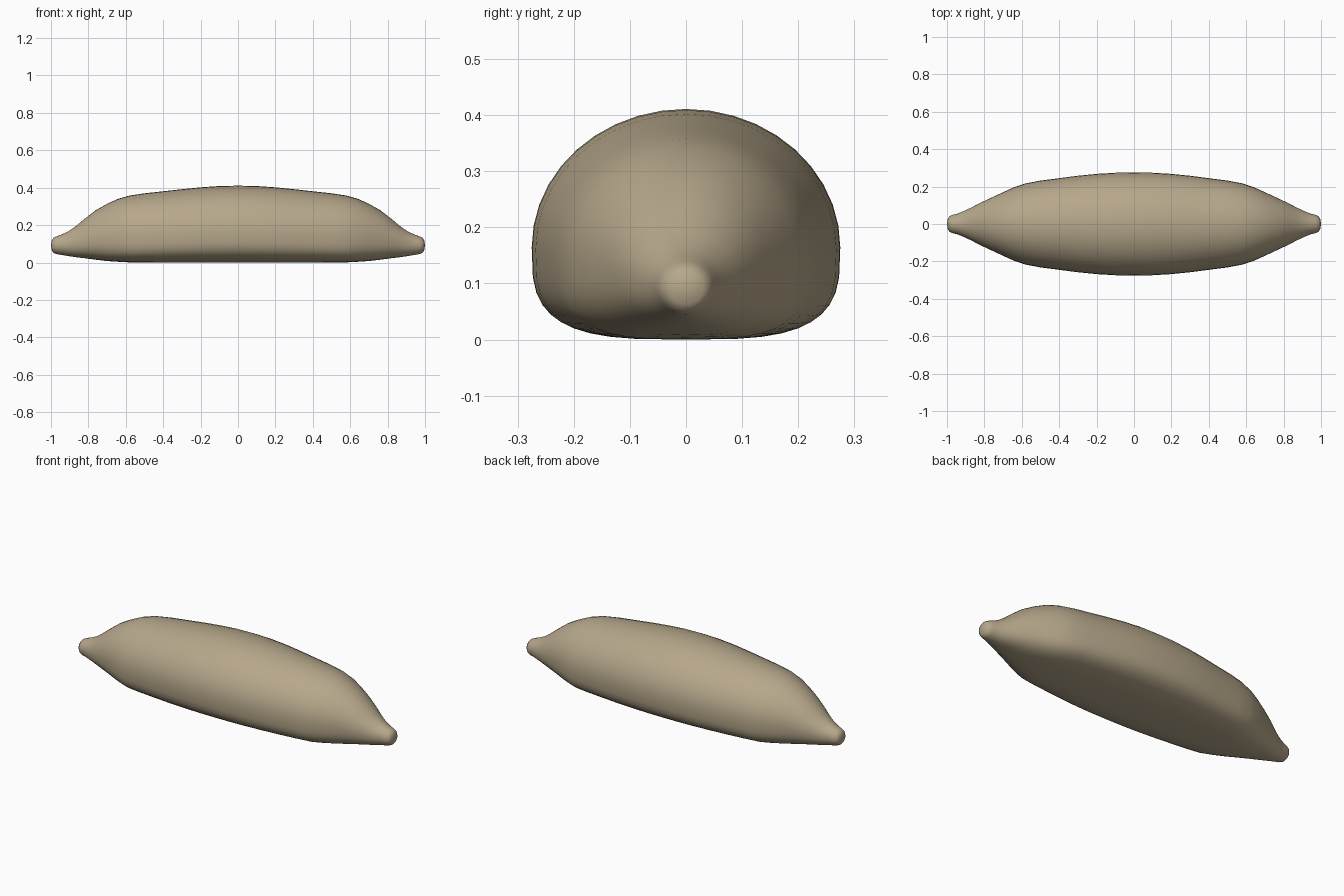
import bpy, bmesh, math

if "Cube" in bpy.data.objects:
    bpy.data.objects.remove(bpy.data.objects["Cube"])

# Half profile: x, half width, bottom z, top z
half = [
    (0.00, 0.275, 0.002, 0.413), (0.10, 0.274, 0.002, 0.411),
    (0.20, 0.268, 0.002, 0.404), (0.30, 0.258, 0.002, 0.394),
    (0.40, 0.245, 0.002, 0.383), (0.50, 0.232, 0.003, 0.372),
    (0.58, 0.217, 0.003, 0.360), (0.64, 0.197, 0.006, 0.343),
    (0.70, 0.170, 0.010, 0.316), (0.76, 0.142, 0.017, 0.282),
    (0.82, 0.114, 0.025, 0.236), (0.87, 0.088, 0.031, 0.194),
    (0.91, 0.069, 0.037, 0.167), (0.945, 0.055, 0.043, 0.151),
    (0.97, 0.049, 0.047, 0.142), (0.985, 0.042, 0.053, 0.135),
    (0.995, 0.031, 0.065, 0.124),
]
stations = [(-x, w, b, t) for x, w, b, t in reversed(half[1:])] + half
SIDES = 40


def section(bm, x, w, b, t):
    # round on top, flattened underneath, circular towards the tips
    k = min(1.0, max(0.0, (0.97 - abs(x)) / 0.4))
    mid = b + (t - b) * (0.5 - 0.1 * k)
    n = 2.0 + 1.3 * k
    ring = []
    for i in range(SIDES):
        a = 2 * math.pi * i / SIDES
        c, s = math.cos(a), math.sin(a)
        if s >= 0:
            y, z = w * c, mid + (t - mid) * s
        else:
            y = w * math.copysign(abs(c) ** (2 / n), c)
            z = mid - (mid - b) * abs(s) ** (2 / n)
        ring.append(bm.verts.new((x, y, z)))
    return ring


# Loaf body lofted along x
bm = bmesh.new()
rings = [section(bm, *s) for s in stations]
for r0, r1 in zip(rings, rings[1:]):
    for i in range(SIDES):
        j = (i + 1) % SIDES
        bm.faces.new((r0[i], r0[j], r1[j], r1[i]))

# Rounded tips
for ring, x in ((rings[0], -1.0), (rings[-1], 1.0)):
    tip = bm.verts.new((x, 0, 0.095))
    for i in range(SIDES):
        bm.faces.new((ring[i], ring[(i + 1) % SIDES], tip))
bmesh.ops.recalc_face_normals(bm, faces=bm.faces)
for v in bm.verts:
    v.co.z = max(0.0, v.co.z - 0.002)

mesh = bpy.data.meshes.new("loaf")
bm.to_mesh(mesh)
bm.free()
mesh.shade_smooth()
loaf = bpy.data.objects.new("loaf", mesh)
bpy.context.collection.objects.link(loaf)

# Tan crust
crust = bpy.data.materials.new("crust")
crust.diffuse_color = (0.47, 0.39, 0.26, 1)
crust.use_nodes = True
crust.node_tree.nodes["Principled BSDF"].inputs["Base Color"].default_value = crust.diffuse_color
mesh.materials.append(crust)
